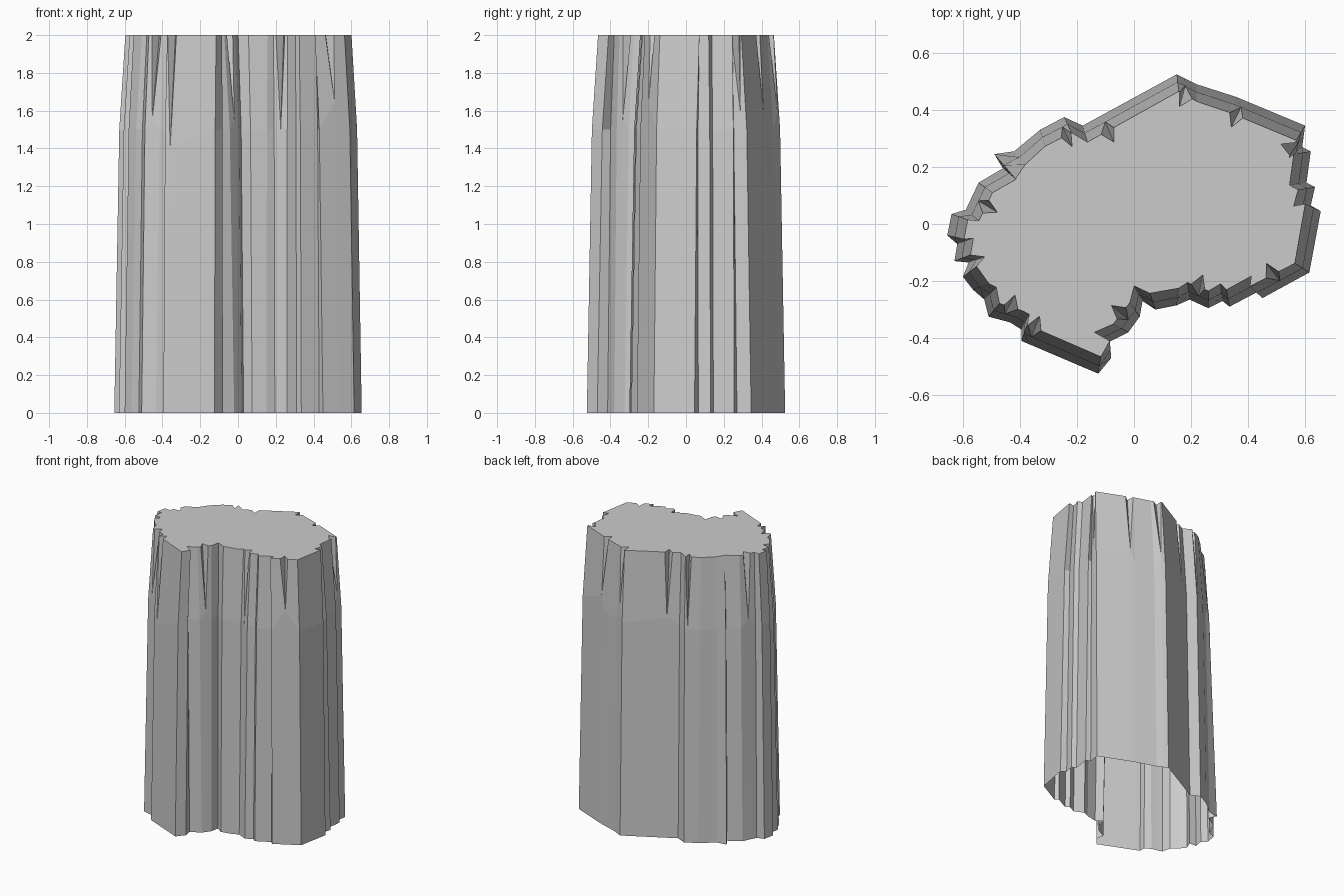
import bpy, bmesh
from mathutils import Vector

if "Cube" in bpy.data.objects:
    bpy.data.objects.remove(bpy.data.objects["Cube"])

# Jagged footprint on the ground, clockwise from the left side
OUTLINE = [
    (-.655, -.04), (-.64, .035), (-.59, .05), (-.545, .145), (-.46, .195),
    (-.49, .245), (-.42, .255), (-.33, .33), (-.245, .375), (-.18, .345),
    (.15, .525), (.22, .49), (.36, .445), (.60, .345), (.59, .27),
    (.62, .255), (.605, .145), (.635, .13), (.62, .065), (.655, .045),
    (.615, -.17), (.45, -.26), (.43, -.24), (.335, -.29), (.31, -.27),
    (.26, -.295), (.195, -.265), (.15, -.285), (.075, -.30), (.03, -.27),
    (.02, -.325), (-.02, -.38), (-.09, -.415), (-.08, -.47), (-.125, -.525),
    (-.395, -.41), (-.395, -.37), (-.435, -.345), (-.51, -.325), (-.525, -.265),
    (-.565, -.23), (-.60, -.185), (-.58, -.135), (-.63, -.13), (-.62, -.07)]

# V notches cut in the rim: edge number -> (position along edge, lowest z)
NOTCHES = {2: (.5, 1.55), 7: (.8, 1.5), 9: (.22, 1.55), 10: (.4, 1.6),
           12: (.12, 1.6), 13: (.5, 1.6), 20: (.5, 1.65), 25: (.5, 1.5),
           30: (.5, 1.55), 34: (.9, 1.4), 37: (.5, 1.55)}
HEIGHT, SHOULDER, INSET, MID = 2.0, 1.5, 0.06, 0.45
FIN = 5  # small fin that dies into the wall towards the top

pts = [Vector(p) for p in OUTLINE]
n = len(pts)


def inward(i):
    """Smoothed inward direction of the clockwise outline."""
    t = (pts[(i + 2) % n] - pts[i - 2]).normalized()
    return Vector((t.y, -t.x))


tops = [p + inward(i) * (INSET * (1.9 if i == FIN else 1))
        for i, p in enumerate(pts)]

# Columns of (bottom, shoulder, rim); notch columns share their lower points
columns = []
for i in range(n):
    a, b, ta, tb = pts[i], pts[(i + 1) % n], tops[i], tops[(i + 1) % n]
    mid = a.lerp(ta, MID)
    columns.append((a.to_3d(), Vector((*mid, SHOULDER)), Vector((*ta, HEIGHT))))
    if i in NOTCHES:
        t, z = NOTCHES[i]
        base, rim = a.lerp(b, t), ta.lerp(tb, t)
        along = (tb - ta).normalized()
        half = min(.025, (tb - ta).length * min(t, 1 - t) * .9)
        deep = Vector((along.y, -along.x)) * .045
        low = Vector((*base.lerp(rim, MID), z))
        for r in (rim - along * half, rim + deep, rim + along * half):
            columns.append((base.to_3d(), low, Vector((*r, HEIGHT))))

# Rock column: open underneath, flat cap on top
bm = bmesh.new()
verts = [[bm.verts.new(p) for p in col] for col in columns]
for k, col in enumerate(verts):
    nxt = verts[(k + 1) % len(verts)]
    for j in range(2):
        bm.faces.new((col[j], col[j + 1], nxt[j + 1], nxt[j]))
bm.faces.new([col[2] for col in reversed(verts)])
bmesh.ops.remove_doubles(bm, verts=bm.verts, dist=1e-4)
bmesh.ops.recalc_face_normals(bm, faces=bm.faces)

mesh = bpy.data.meshes.new("rock_column")
bm.to_mesh(mesh)
bm.free()
bpy.context.collection.objects.link(bpy.data.objects.new("rock_column", mesh))
